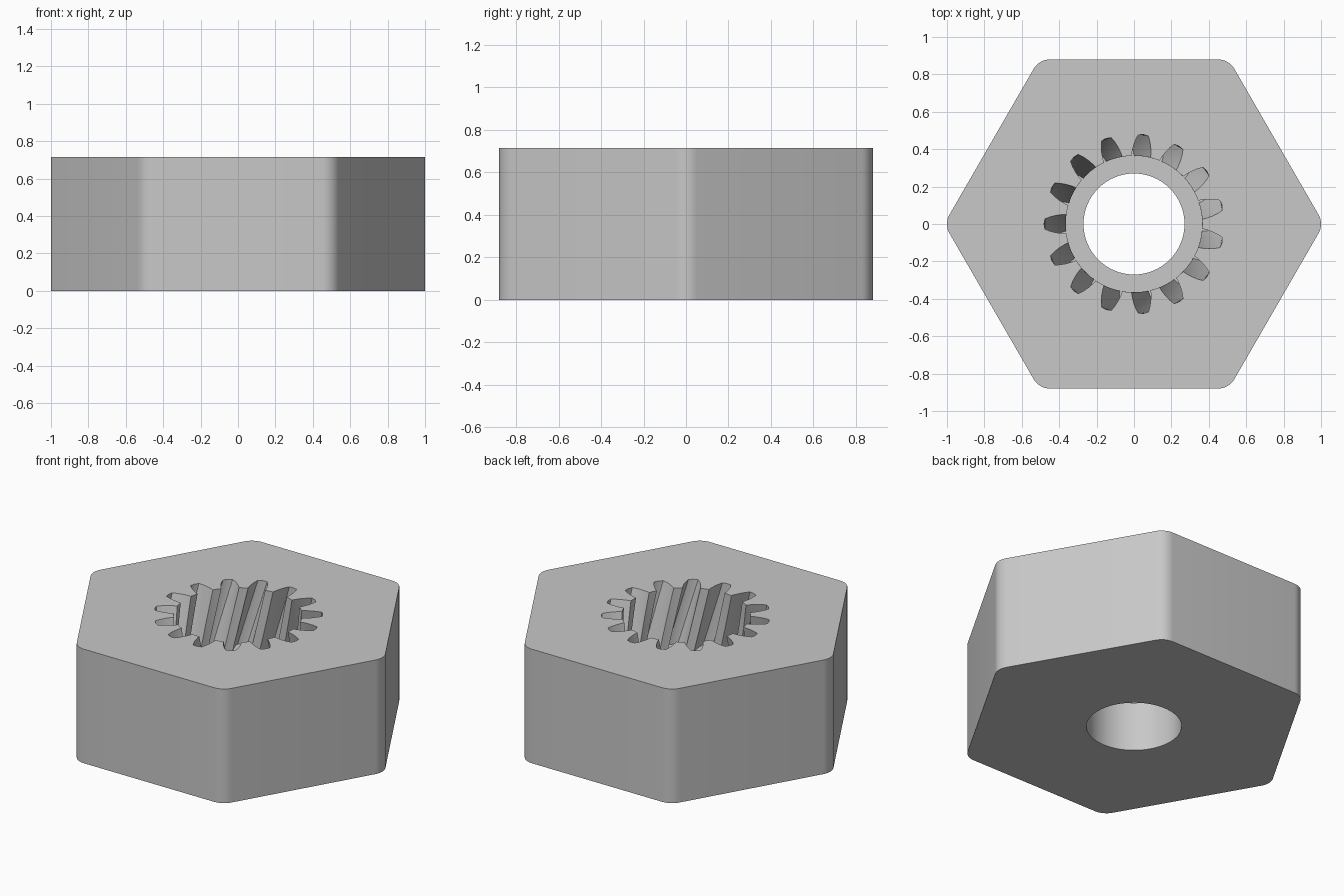
import bpy
import bmesh
from math import radians, cos, sin, pi, sqrt

old = bpy.data.objects.get("Cube")
if old:
    bpy.data.objects.remove(old, do_unlink=True)

HEIGHT = 0.715
LEDGE = 0.31            # height of the step inside the hole
BORE = 0.27
TEETH = 15
TWIST = radians(14)     # helix turn over the toothed depth
LAYERS = 8


def polar(r, a):
    return (r * cos(a), r * sin(a))


def hex_profile(corner=0.1, steps=8):
    """Hexagon with rounded corners, points on the x axis."""
    centre = 1 - corner
    pts = []
    for k in range(6):
        cx, cy = polar(centre, k * pi / 3)
        for i in range(steps + 1):
            dx, dy = polar(corner, k * pi / 3 + radians(-30 + 60 * i / steps))
            pts.append((cx + dx, cy + dy))
    return pts


def gear_profile():
    """Ring of tapered slots between flat-topped teeth."""
    flank = [(0.365, 8), (0.385, 7.6), (0.42, 6.3), (0.45, 4.9), (0.477, 3.3)]
    slot = [(r, -a) for r, a in flank] + [(0.481, 0)] + [(r, a) for r, a in flank[::-1]]
    slot += [(0.365, 10.7), (0.365, 13.3)]
    pitch = 360 / TEETH
    return [polar(r, radians(12 + pitch * k + a)) for k in range(TEETH) for r, a in slot]


bm = bmesh.new()


def ring(points, z, turn=0):
    c, s = cos(turn), sin(turn)
    return [bm.verts.new((x * c - y * s, x * s + y * c, z)) for x, y in points]


def wall(a, b):
    n = len(a)
    for i in range(n):
        j = (i + 1) % n
        bm.faces.new((a[i], a[j], b[j], b[i]))


def flat_between(outer, inner):
    edges = [bm.edges.get((loop[i - 1], loop[i]))
             for loop in (outer, inner) for i in range(len(loop))]
    bmesh.ops.triangle_fill(bm, edges=edges, use_beauty=True, use_dissolve=False)


# Outer hexagonal wall
hexagon = hex_profile()
hex_low, hex_high = ring(hexagon, 0), ring(hexagon, HEIGHT)
wall(hex_low, hex_high)

# Helical toothed socket, turning as it goes down
gear = gear_profile()
rings = [ring(gear, HEIGHT - (HEIGHT - LEDGE) * i / LAYERS, TWIST * i / LAYERS)
         for i in range(LAYERS + 1)]
for upper, lower in zip(rings, rings[1:]):
    wall(upper, lower)

# Plain round bore below the socket
circle = [polar(BORE, 2 * pi * i / 64) for i in range(64)]
bore_high, bore_low = ring(circle, LEDGE), ring(circle, 0)
wall(bore_high, bore_low)

# Top face, inner ledge and underside
flat_between(hex_high, rings[0])
flat_between(rings[-1], bore_high)
flat_between(hex_low, bore_low)
bmesh.ops.recalc_face_normals(bm, faces=bm.faces)

mesh = bpy.data.meshes.new("hex_gear_socket")
bm.to_mesh(mesh)
bm.free()
body = bpy.data.objects.new("hex_gear_socket", mesh)
bpy.context.collection.objects.link(body)

# Plain grey
grey = bpy.data.materials.new("plain grey")
grey.use_nodes = True
colour = (0.58, 0.58, 0.58, 1)
grey.diffuse_color = colour
grey.node_tree.nodes["Principled BSDF"].inputs["Base Color"].default_value = colour
mesh.materials.append(grey)

bpy.ops.object.select_all(action='DESELECT')
body.select_set(True)
bpy.context.view_layer.objects.active = body
bpy.ops.object.shade_smooth_by_angle(angle=radians(25))
